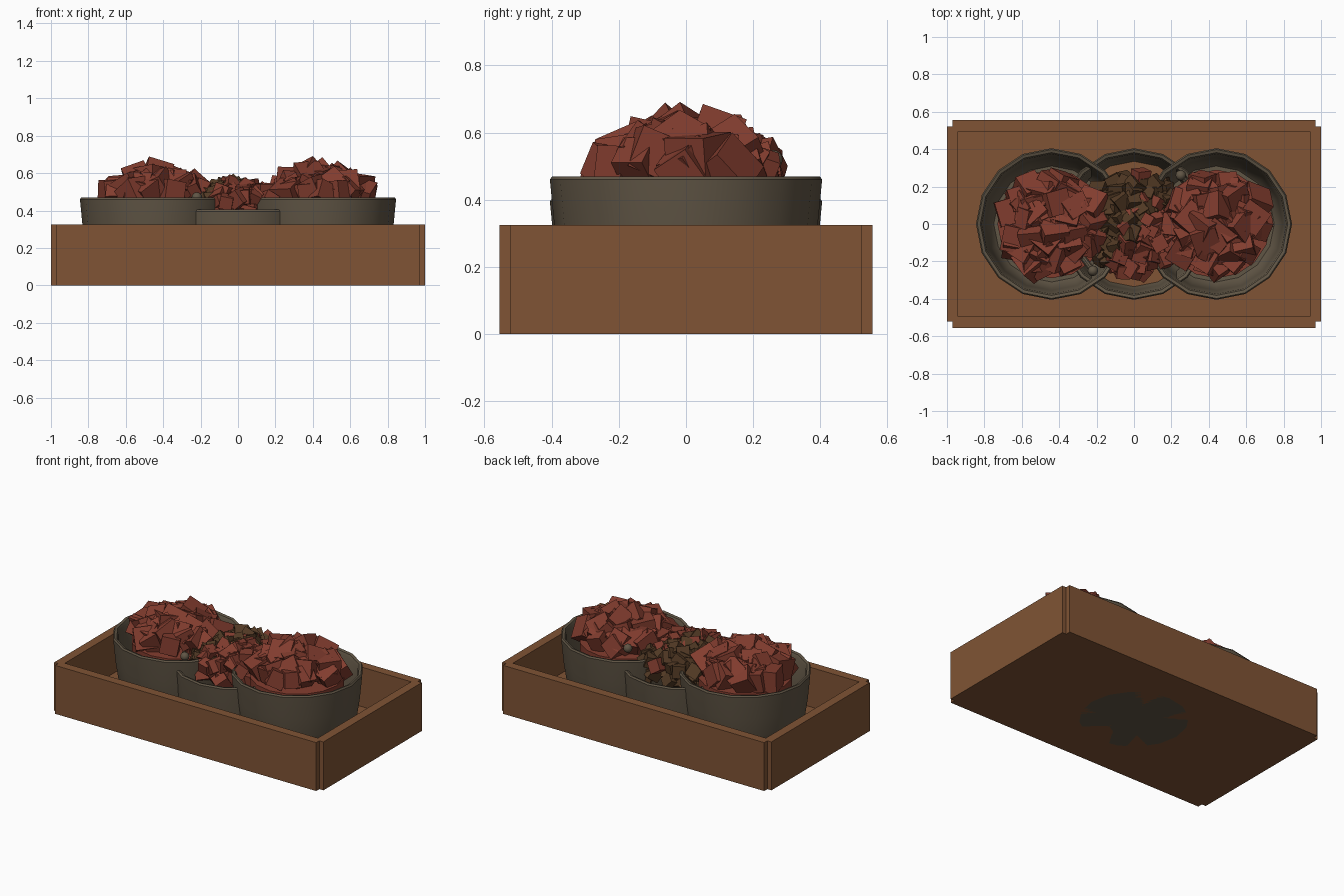
import bpy, bmesh, math, random
from mathutils import Matrix, Vector, Euler

if "Cube" in bpy.data.objects:
    bpy.data.objects.remove(bpy.data.objects["Cube"])

random.seed(7)


def material(name, rgb):
    m = bpy.data.materials.new(name)
    m.diffuse_color = (*rgb, 1)
    m.use_nodes = True
    m.node_tree.nodes["Principled BSDF"].inputs["Base Color"].default_value = m.diffuse_color
    return m


WOOD = material("wood", (0.215, 0.088, 0.035))
CLAY = material("grey_clay", (0.118, 0.092, 0.060))
RED = material("red_chunk", (0.225, 0.046, 0.028))
BROWN = material("brown_chunk", (0.085, 0.042, 0.018))


def finish(name, bm, mats, smooth=False):
    bmesh.ops.recalc_face_normals(bm, faces=bm.faces)
    me = bpy.data.meshes.new(name)
    bm.to_mesh(me)
    bm.free()
    for m in mats:
        me.materials.append(m)
    ob = bpy.data.objects.new(name, me)
    bpy.context.collection.objects.link(ob)
    if smooth:
        bpy.context.view_layer.objects.active = ob
        ob.select_set(True)
        bpy.ops.object.shade_smooth_by_angle(angle=math.radians(35))
        ob.select_set(False)
    return ob


def box(name, lo, hi):
    bm = bmesh.new()
    lo, hi = Vector(lo), Vector(hi)
    mat = Matrix.Translation((lo + hi) / 2) @ Matrix.Diagonal((*(hi - lo), 1))
    bmesh.ops.create_cube(bm, size=1, matrix=mat)
    return finish(name, bm, [WOOD])


def lathe(name, profile, centre, mat, sides=16):
    """Spin a (radius, height) profile that starts and ends on the axis."""
    bm = bmesh.new()
    rings = []
    for r, z in profile:
        if r == 0:
            rings.append([bm.verts.new((centre[0], centre[1], centre[2] + z))])
        else:
            rings.append([bm.verts.new((centre[0] + r * math.cos(2 * math.pi * i / sides),
                                        centre[1] + r * math.sin(2 * math.pi * i / sides),
                                        centre[2] + z)) for i in range(sides)])
    for a, b in zip(rings, rings[1:]):
        for i in range(sides):
            j = (i + 1) % sides
            if len(a) == 1:
                bm.faces.new((a[0], b[i], b[j]))
            elif len(b) == 1:
                bm.faces.new((a[i], a[j], b[0]))
            else:
                bm.faces.new((a[i], a[j], b[j], b[i]))
    return finish(name, bm, [mat], smooth=True)


def pile(name, centre, count, spread, base, top, sizes, brown_rule=None):
    """Heap of randomly turned cubes filling a low dome."""
    bm = bmesh.new()
    for i in range(count):
        r = spread * math.sqrt((i + 0.5) / count)
        a = i * 2.39996 + random.uniform(-0.3, 0.3)
        x, y = r * math.cos(a), r * math.sin(a)
        z = base + (top - base) * (1 - 0.75 * (r / spread) ** 2) * random.uniform(0.6, 1)
        rot = Euler([random.uniform(0, math.pi) for _ in range(3)]).to_matrix().to_4x4()
        mat = Matrix.Translation((centre[0] + x, centre[1] + y, z)) @ rot
        new = bmesh.ops.create_cube(bm, size=random.uniform(*sizes), matrix=mat)
        if brown_rule and brown_rule(x, y):
            for f in {f for v in new["verts"] for f in v.link_faces}:
                f.material_index = 1
    return finish(name, bm, [RED, BROWN])


# Tray: floor, long planks, short planks
H = 0.325
box("tray_floor", (-0.96, -0.515, 0), (0.96, 0.515, 0.06))
for s, n in ((-1, "front"), (1, "back")):
    ys = sorted((s * 0.495, s * 0.555))
    box("tray_" + n, (-0.97, ys[0], 0), (0.97, ys[1], H))
for s, n in ((-1, "left"), (1, "right")):
    xs = sorted((s * 0.94, s * 1.0))
    box("tray_" + n, (xs[0], -0.522, 0), (xs[1], 0.522, H))

# Three equal bowls, the middle one sunk flush with the tray bottom
bowl = [(0, 0), (0.33, 0), (0.352, 0.03), (0.372, 0.12), (0.39, 0.24), (0.405, 0.395),
        (0.398, 0.405), (0.382, 0.40), (0.374, 0.385), (0.355, 0.22), (0.335, 0.06),
        (0.31, 0.03), (0, 0.03)]
for n, x, z in (("left", -0.44, 0.065), ("middle", 0, 0), ("right", 0.44, 0.065)):
    lathe("bowl_" + n, bowl, (x, 0, z), CLAY)

# Red filling and chunk heaps in the side bowls
for n, x in (("left", -0.44), ("right", 0.44)):
    lathe("filling_" + n, [(0, 0), (0.29, 0), (0.29, 0.33), (0, 0.34)], (x, 0, 0.1), RED)
    pile("chunks_" + n, (x, 0), 52, 0.235, 0.46, 0.585, (0.10, 0.145))

# Smaller mixed chunks in the middle bowl
pile("chunks_middle_low", (0, 0), 60, 0.25, 0.34, 0.44, (0.07, 0.10),
     lambda x, y: y > x - 0.08)
pile("chunks_middle", (0, 0), 95, 0.265, 0.42, 0.55, (0.055, 0.085),
     lambda x, y: y > x - 0.08 and random.random() < 0.8)

# Small ball-ended sticks poking out of the heap
for n, p, q in (("back", (0.25, 0.26, 0.52), (0.37, 0.13, 0.45)),
                ("front", (-0.22, -0.25, 0.47), (-0.28, -0.17, 0.44))):
    bm = bmesh.new()
    p, q = Vector(p), Vector(q)
    bmesh.ops.create_uvsphere(bm, u_segments=12, v_segments=8, radius=0.028,
                              matrix=Matrix.Translation(p))
    turn = (q - p).to_track_quat("Z", "Y").to_matrix().to_4x4()
    bmesh.ops.create_cone(bm, cap_ends=True, segments=10, radius1=0.017, radius2=0.017,
                          depth=(q - p).length, matrix=Matrix.Translation((p + q) / 2) @ turn)
    finish("stick_" + n, bm, [CLAY], smooth=True)
